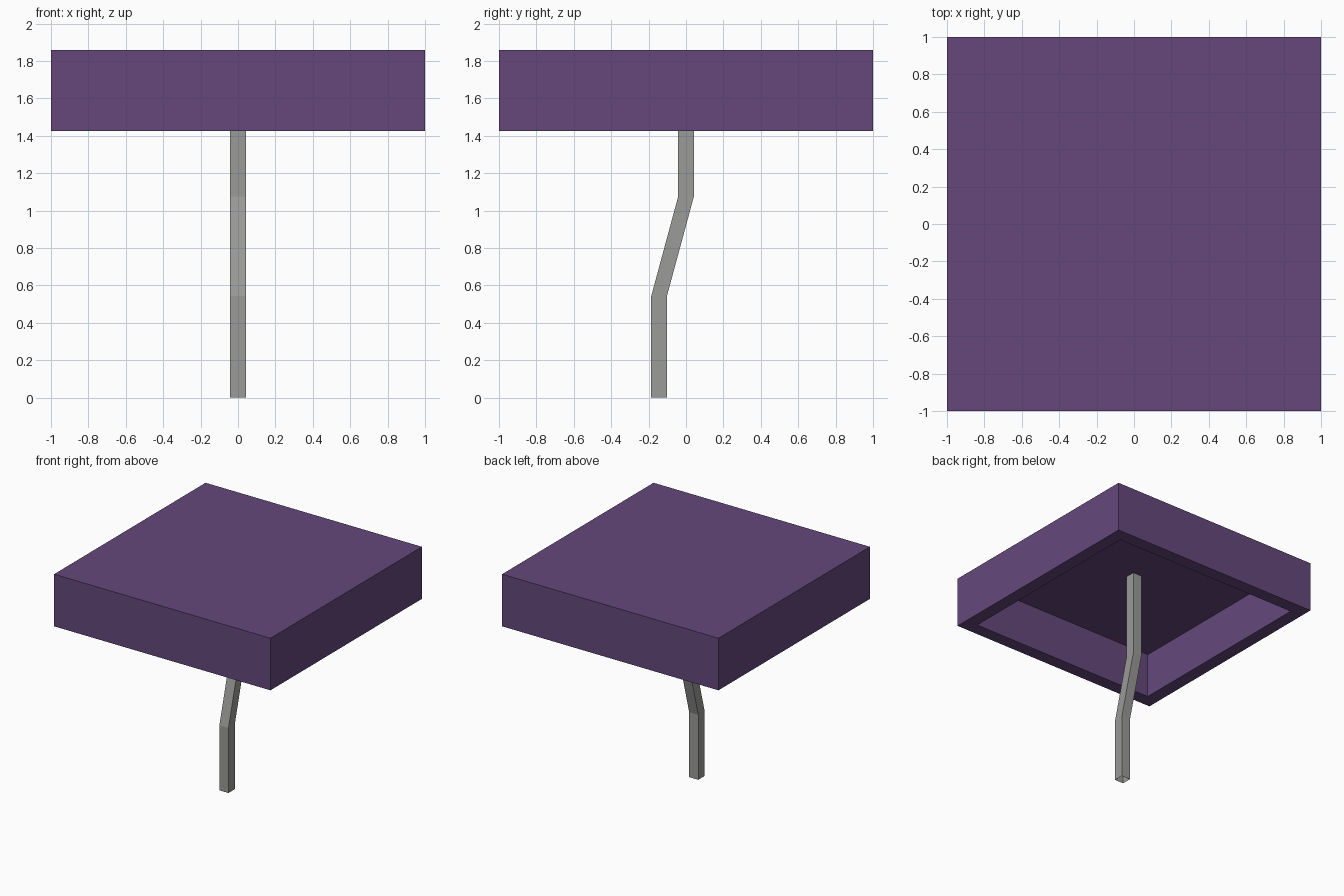
import bpy
import bmesh

cube = bpy.data.objects.get("Cube")
if cube:
    bpy.data.objects.remove(cube, do_unlink=True)


def make_material(name, rgb):
    mat = bpy.data.materials.new(name)
    mat.use_nodes = True
    color = (*rgb, 1.0)
    mat.diffuse_color = color
    mat.node_tree.nodes["Principled BSDF"].inputs["Base Color"].default_value = color
    return mat


def make_object(name, bm, mat):
    mesh = bpy.data.meshes.new(name)
    bm.to_mesh(mesh)
    bm.free()
    mesh.materials.append(mat)
    obj = bpy.data.objects.new(name, mesh)
    bpy.context.collection.objects.link(obj)
    return obj


def square_ring(bm, half, z, y=0.0):
    corners = ((-1, -1), (1, -1), (1, 1), (-1, 1))
    return [bm.verts.new((half * cx, y + half * cy, z)) for cx, cy in corners]


def skin(bm, rings):
    """Join consecutive square rings with side faces."""
    for low, high in zip(rings, rings[1:]):
        for i in range(4):
            j = (i + 1) % 4
            bm.faces.new((low[i], low[j], high[j], high[i]))


purple = make_material("purple", (0.128, 0.064, 0.198))
grey = make_material("grey", (0.325, 0.325, 0.32))

BOTTOM, TOP, CEILING = 1.425, 1.86, 1.81

# Canopy: square slab hollowed out from below, leaving a rim
bm = bmesh.new()
rings = [square_ring(bm, half, z) for half, z in
         ((0.888, CEILING), (0.888, BOTTOM), (1.0, BOTTOM), (1.0, TOP))]
skin(bm, rings)
bm.faces.new(rings[-1])
bm.faces.new(rings[0][::-1])
bmesh.ops.recalc_face_normals(bm, faces=bm.faces)
make_object("canopy", bm, purple)

# Pole: cranked square tube, open at the foot, running up to the canopy ceiling
bm = bmesh.new()
path = ((-0.144, 0.0), (-0.144, 0.543), (0.0, 1.075), (0.0, CEILING))
skin(bm, [square_ring(bm, 0.042, z, y) for y, z in path])
make_object("pole", bm, grey)
